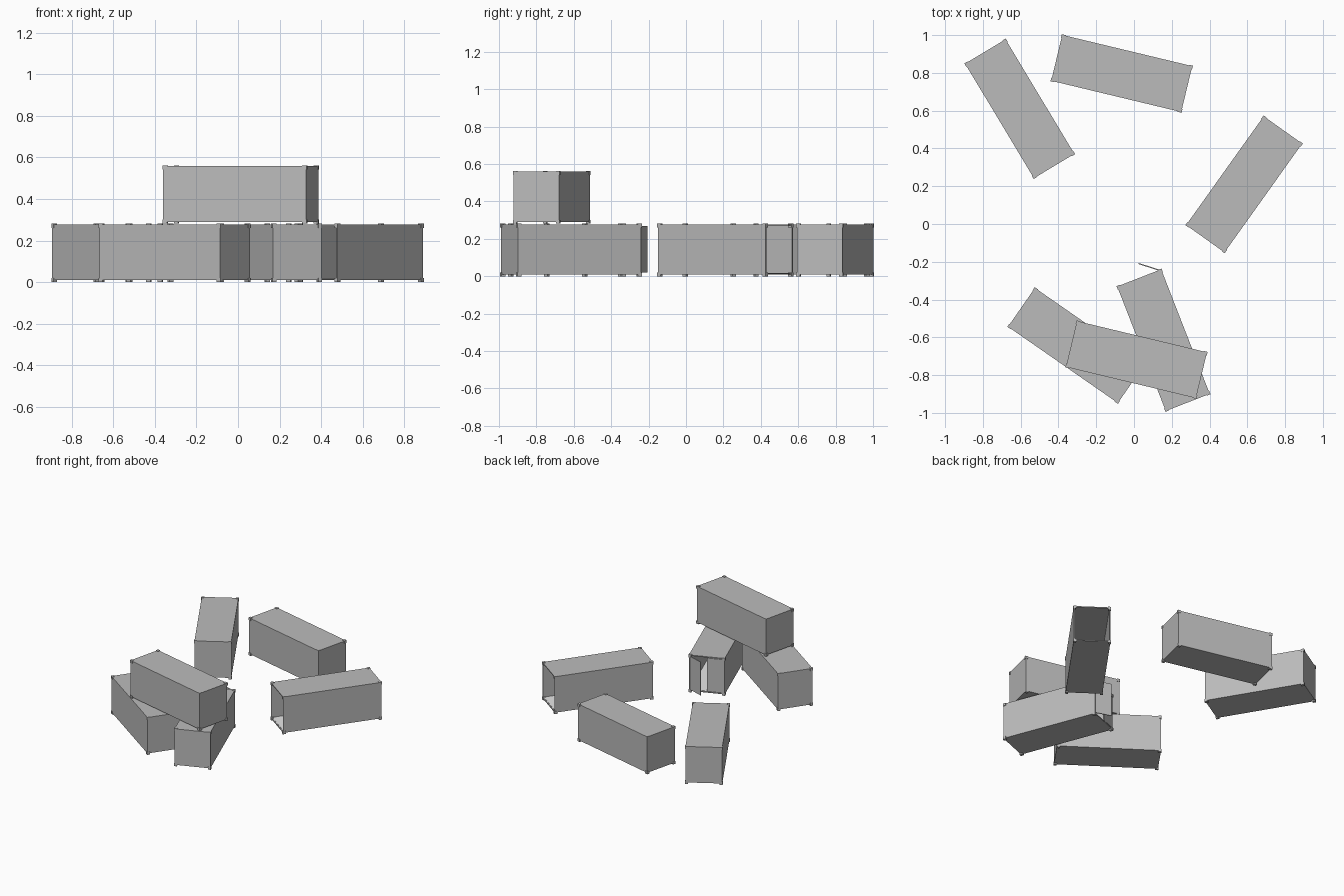
import bpy
import bmesh
from math import radians
from mathutils import Matrix, Vector

if "Cube" in bpy.data.objects:
    bpy.data.objects.remove(bpy.data.objects["Cube"])


def make_material(name, value):
    mat = bpy.data.materials.new(name)
    mat.use_nodes = True
    color = (value, value, value, 1)
    mat.diffuse_color = color
    mat.node_tree.nodes["Principled BSDF"].inputs["Base Color"].default_value = color
    return mat


GREY = make_material("container grey", 0.5)
PALE = make_material("pale floor", 0.85)

LENGTH, WIDTH, HEIGHT = 0.714, 0.256, 0.281   # outer size over the corner blocks
LIP, FOOT, WALL = 0.003, 0.009, 0.007         # block overhang, ground gap, wall thickness
BODY_L, BODY_W = LENGTH - 2 * LIP, WIDTH - 2 * LIP
BODY_TOP = HEIGHT - LIP


def add_box(bm, low, high):
    low, high = Vector(low), Vector(high)
    matrix = Matrix.Translation((low + high) / 2) @ Matrix.Diagonal((*(high - low), 1))
    return bmesh.ops.create_cube(bm, size=1, matrix=matrix)["verts"]


def finish(bm, name, mat, placement):
    mesh = bpy.data.meshes.new(name)
    bm.to_mesh(mesh)
    bm.free()
    mesh.materials.append(mat)
    obj = bpy.data.objects.new(name, mesh)
    bpy.context.collection.objects.link(obj)
    obj.matrix_world = placement
    return obj


def container(name, x, y, z, angle, open_ends=()):
    """A steel box with eight corner blocks; listed ends (-1 or 1) are left open."""
    place = Matrix.Translation((x, y, z)) @ Matrix.Rotation(radians(angle), 4, "Z")

    # Body shell
    bm = bmesh.new()
    add_box(bm, (-BODY_L / 2, -BODY_W / 2, FOOT), (BODY_L / 2, BODY_W / 2, BODY_TOP))
    bm.normal_update()
    ends = [f for f in bm.faces if round(f.normal.x) in open_ends and abs(f.normal.x) > 0.5]
    bmesh.ops.delete(bm, geom=ends, context="FACES_ONLY")
    body = finish(bm, name + "_body", GREY, place)
    if open_ends:
        solid = body.modifiers.new("wall thickness", "SOLIDIFY")
        solid.thickness = WALL
        solid.offset = -1
        solid.use_even_offset = True

        # Inner floor
        bm = bmesh.new()
        hx, hy = BODY_L / 2 - WALL, BODY_W / 2 - WALL
        add_box(bm, (-hx, -hy, FOOT + WALL), (hx, hy, FOOT + WALL + 0.002))
        finish(bm, name + "_floor", PALE, place)

    # Corner blocks
    bm = bmesh.new()
    size = Vector((0.022, 0.02, 0.02))
    for sx in (-1, 1):
        for sy in (-1, 1):
            for base in (0, HEIGHT - size.z):
                cx = sx * (LENGTH - size.x) / 2
                cy = sy * (WIDTH - size.y) / 2
                add_box(bm, (cx - size.x / 2, cy - size.y / 2, base),
                        (cx + size.x / 2, cy + size.y / 2, base + size.z))
    finish(bm, name + "_corner_blocks", GREY, place)
    return place


def door(name, place, side, swing):
    """Half-width door leaf hinged at one side of the -x end."""
    bm = bmesh.new()
    leaf = BODY_W / 2 - WALL
    add_box(bm, (0, -leaf, FOOT + 0.01), (0.006, 0, BODY_TOP - 0.01))
    if side < 0:
        bmesh.ops.transform(bm, matrix=Matrix.Translation((0, leaf, 0)), verts=bm.verts)
    hinge = Matrix.Translation((-BODY_L / 2, side * leaf, 0))
    turn = Matrix.Rotation(radians(-side * swing), 4, "Z")
    finish(bm, name, GREY, place @ hinge @ turn)


# Containers on the ground
container("back_left_container", -0.605, 0.61, 0, -59)
container("back_container", -0.065, 0.797, 0, -13.5)
container("open_container", 0.583, 0.21, 0, 54.5, (-1, 1))
container("lower_left_container", -0.305, -0.643, 0, -34.8)
ajar = container("ajar_container", 0.156, -0.615, 0, -68.7, (-1,))

# Doors of the ajar container
door("shut_door", ajar, -1, 0)
door("ajar_door", ajar, 1, 39)

# Container stacked on top
container("stacked_container", 0.013, -0.718, HEIGHT, -13.5)
